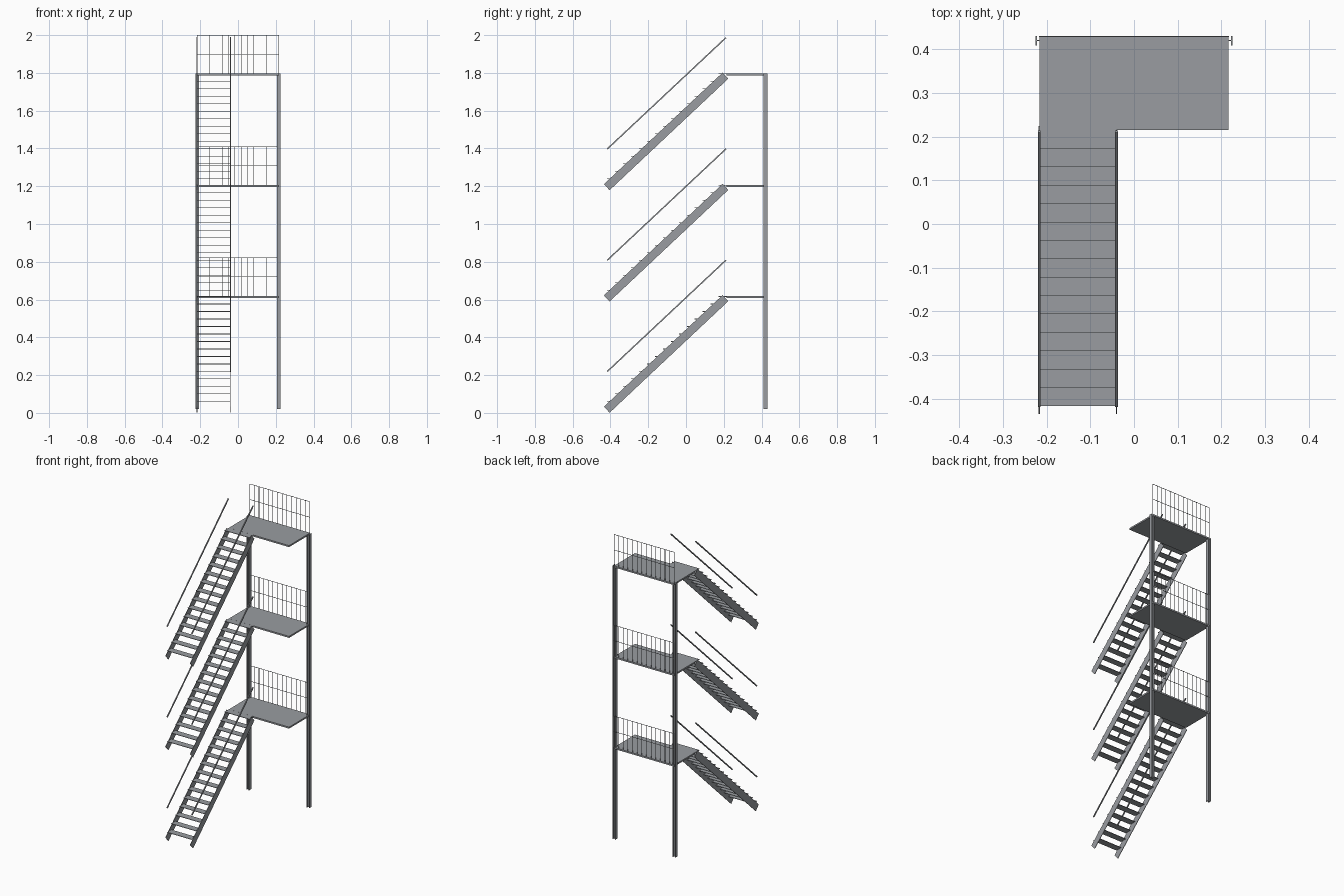
import bpy, bmesh
from math import atan2, hypot
from mathutils import Matrix, Vector

cube = bpy.data.objects.get("Cube")
if cube:
    bpy.data.objects.remove(cube)

steel = bpy.data.materials.new("steel grey")
steel.use_nodes = True
GREY = (0.32, 0.335, 0.355, 1)
steel.diffuse_color = GREY
steel.node_tree.nodes["Principled BSDF"].inputs["Base Color"].default_value = GREY


def add_box(bm, lo, hi, turn=Matrix()):
    lo, hi = Vector(lo), Vector(hi)
    place = Matrix.Translation((lo + hi) / 2) @ turn
    bmesh.ops.create_cube(bm, size=1, matrix=place @ Matrix.Diagonal((*(hi - lo), 1)))


def add_sloped(bm, x, start, end, width, depth):
    """Bar in the yz plane running between two centre points."""
    dy, dz = end[0] - start[0], end[1] - start[1]
    mid = Vector((x, (start[0] + end[0]) / 2, (start[1] + end[1]) / 2))
    half = Vector((width, hypot(dy, dz), depth)) / 2
    add_box(bm, mid - half, mid + half, Matrix.Rotation(atan2(dz, dy), 4, "X"))


def finish(name, bm):
    mesh = bpy.data.meshes.new(name)
    bm.to_mesh(mesh)
    bm.free()
    mesh.materials.append(steel)
    obj = bpy.data.objects.new(name, mesh)
    bpy.context.collection.objects.link(obj)


HALF_W = 0.216               # half width of a landing
FRONT, BACK = 0.215, 0.431   # landing depth
STAIR_X = (-0.217, -0.040)   # stringer positions
STOREY = 0.589
STEPS = 15

# H-section columns
for side, x in (("right", -HALF_W), ("left", HALF_W)):
    bm = bmesh.new()
    for s in (-1, 1):
        add_box(bm, (x + s * 0.008 - 0.0015, 0.409, 0.02), (x + s * 0.008 + 0.0015, BACK, 1.796))
    add_box(bm, (x - 0.008, 0.4185, 0.02), (x + 0.008, 0.4215, 1.796))
    finish(side + "_column", bm)

for level in range(3):
    base = level * STOREY
    top = base + 0.618
    tag = "_" + str(level + 1)

    # Landing plate
    bm = bmesh.new()
    add_box(bm, (-HALF_W, FRONT, top - 0.01), (HALF_W, BACK, top))
    finish("landing" + tag, bm)

    # Back railing: bars, middle rail and top rail
    bm = bmesh.new()
    y, r, height, bars = BACK - 0.002, 0.0011, 0.204, 13
    for i in range(bars + 1):
        x = -HALF_W + 2 * HALF_W * i / bars
        add_box(bm, (x - r, y - r, top), (x + r, y + r, top + height * 0.99))
    for z in (top + height / 2, top + height - r):
        add_box(bm, (-HALF_W, y - r, z - r), (HALF_W, y + r, z + r))
    finish("back_railing" + tag, bm)

    # Stringers and floating handrails
    for side, x in zip(("right", "left"), STAIR_X):
        bm = bmesh.new()
        add_sloped(bm, x, (-0.4195, base + 0.017), (0.209, base + 0.6075), 0.003, 0.044)
        finish(side + "_stringer" + tag, bm)
        bm = bmesh.new()
        add_sloped(bm, x, (-0.417, base + 0.219), (0.212, base + 0.809), 0.006, 0.007)
        finish(side + "_handrail" + tag, bm)

    # Treads, the last one level with the landing
    bm = bmesh.new()
    for i in range(STEPS):
        y = -0.417 + 0.0421 * i
        z = base + 0.062 + 0.0397 * i
        add_box(bm, (STAIR_X[0], y, z - 0.003), (STAIR_X[1], y + 0.043, z))
    finish("treads" + tag, bm)
